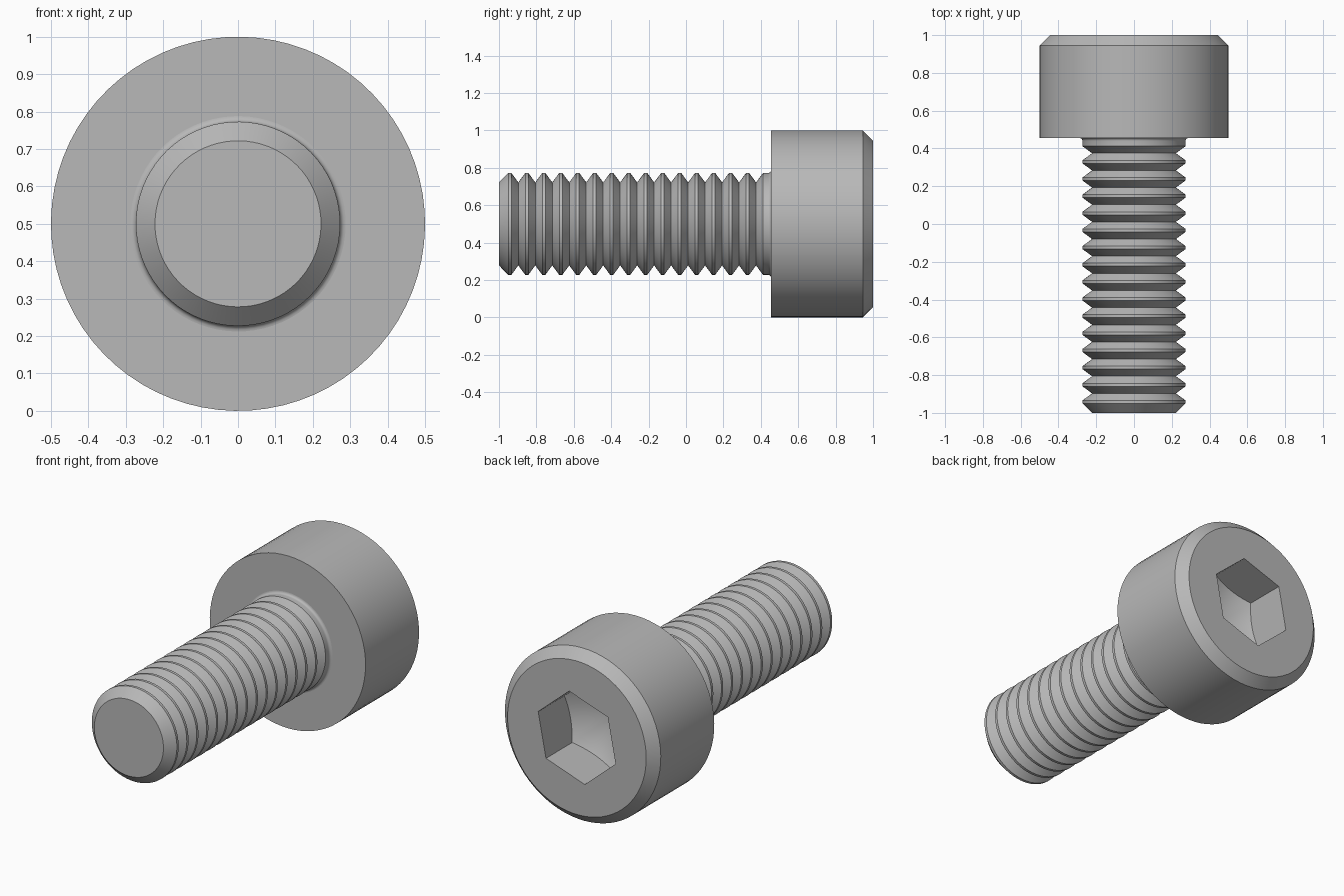
import bpy, bmesh, math

cube = bpy.data.objects.get("Cube")
if cube:
    bpy.data.objects.remove(cube, do_unlink=True)

SEG = 72                      # divisible by six, so hex corners land on vertices
TURN = math.radians(19)       # rotation of the hex socket
AXIS_Z = 0.5

steel = bpy.data.materials.new("steel_grey")
steel.use_nodes = True
steel.diffuse_color = (0.48, 0.48, 0.48, 1)
steel.node_tree.nodes["Principled BSDF"].inputs["Base Color"].default_value = steel.diffuse_color


def loft(name, rings, cap_first=False, cap_last=False):
    """Skin a list of rings, each a function angle -> (radius, y)."""
    bm = bmesh.new()
    loops = []
    for ring in rings:
        loop = []
        for i in range(SEG):
            a = math.tau * i / SEG
            r, y = ring(a)
            loop.append(bm.verts.new((r * math.cos(a + TURN), y,
                                      AXIS_Z + r * math.sin(a + TURN))))
        loops.append(loop)
    for lo, hi in zip(loops, loops[1:]):
        for i in range(SEG):
            j = (i + 1) % SEG
            bm.faces.new((lo[i], lo[j], hi[j], hi[i]))
    if cap_first:
        bm.faces.new(loops[0][::-1])
    if cap_last:
        bm.faces.new(loops[-1])
    bmesh.ops.remove_doubles(bm, verts=bm.verts, dist=1e-5)
    bmesh.ops.dissolve_degenerate(bm, edges=bm.edges, dist=1e-6)
    mesh = bpy.data.meshes.new(name)
    bm.to_mesh(mesh)
    bm.free()
    mesh.materials.append(steel)
    obj = bpy.data.objects.new(name, mesh)
    bpy.context.collection.objects.link(obj)
    bpy.ops.object.select_all(action='DESELECT')
    obj.select_set(True)
    bpy.context.view_layer.objects.active = obj
    bpy.ops.object.shade_smooth_by_angle(angle=math.radians(30))
    return obj


def circle(r, y):
    return lambda a: (r, y)


# Threaded shank: chamfered tip, ring grooves, plain neck, fillet into the head
R, CORE, SEAT, FILLET = 0.273, 0.222, 0.455, 0.015
FIRST, PITCH, GROOVES, CREST = -0.95, 0.0908, 15, 0.016
profile = [(CORE, -1.0)]
for k in range(GROOVES):
    y = FIRST + k * PITCH
    profile += [(R, y), (R, y + CREST), (CORE, y + (PITCH + CREST) / 2)]
profile.append((R, FIRST + GROOVES * PITCH))
for k in range(6):
    t = math.pi / 2 * k / 5
    profile.append((R + FILLET * (1 - math.cos(t)), SEAT - FILLET * (1 - math.sin(t))))
loft("threaded_shank", [circle(r, y) for r, y in profile], cap_first=True)

# Head with chamfered rim, hex socket and conical socket floor
APOTHEM, DEPTH = 0.2273, 0.24
CORNER = APOTHEM / math.cos(math.pi / 6)
SLOPE = math.tan(math.pi / 6)


def hex_radius(a):
    return APOTHEM / math.cos(a % (math.pi / 3) - math.pi / 6)


def socket_mouth(a):
    return hex_radius(a), 1.0


def socket_floor_edge(a):
    r = hex_radius(a)
    return r, 1.0 - DEPTH - (CORNER - r) * SLOPE


loft("socket_head", [
    circle(R + FILLET, SEAT), circle(0.5, SEAT), circle(0.5, 0.945), circle(0.445, 1.0),
    socket_mouth, socket_floor_edge,
    circle(0, 1.0 - DEPTH - CORNER * SLOPE),
])
